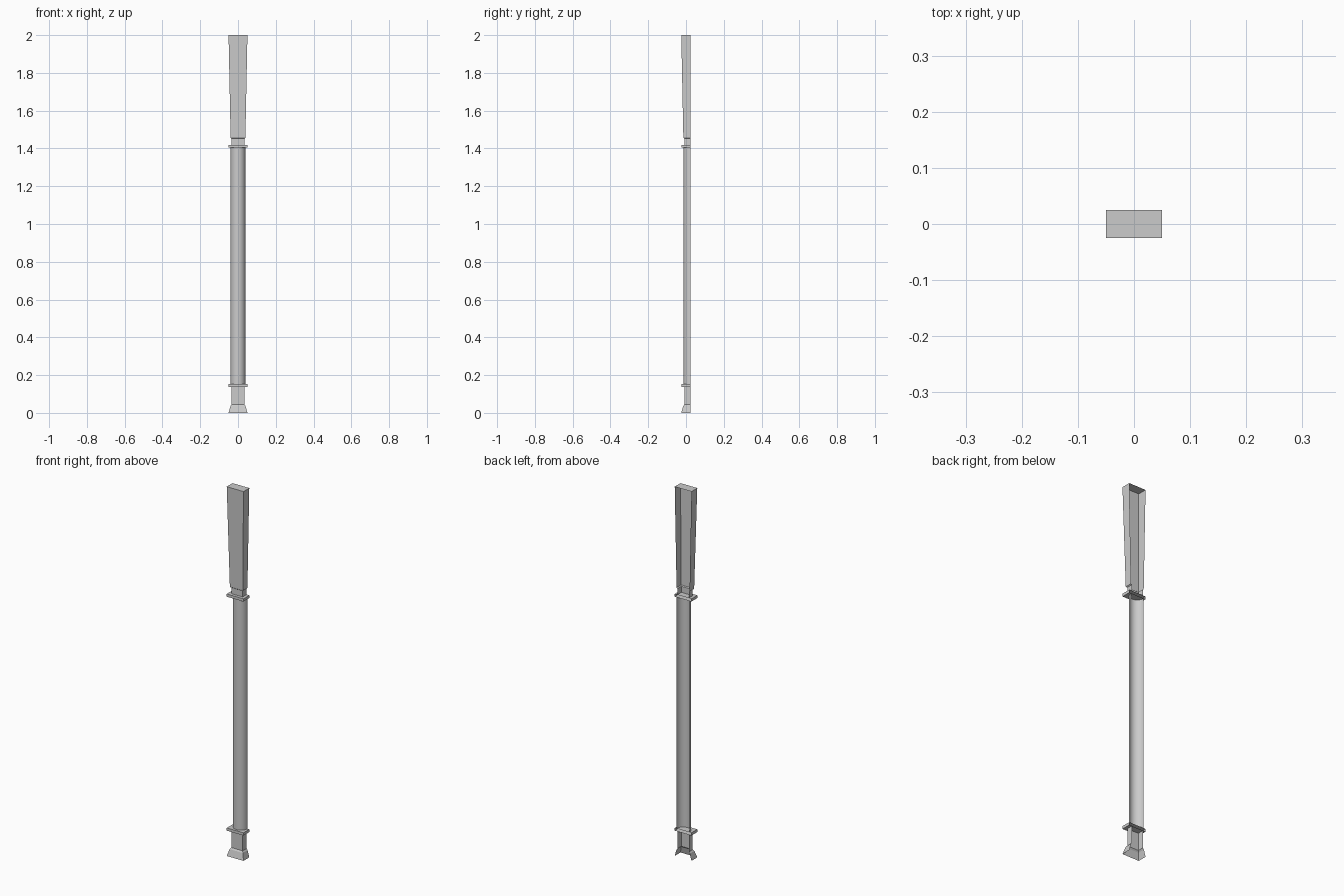
import bpy, bmesh, math

if "Cube" in bpy.data.objects:
    bpy.data.objects.remove(bpy.data.objects["Cube"])

BACK = 0.025  # open wall-side plane


def square(w):
    return [(-w, BACK), (-w, BACK - w), (w, BACK - w), (w, BACK)]


def half_round(r, n=20):
    return [(-r * math.cos(math.pi * i / n), BACK - r * math.sin(math.pi * i / n))
            for i in range(n + 1)]


def loft(name, sections, cap_bottom=False, cap_top=False, smooth=False):
    """Skin open-backed cross-sections: list of (outline, z)."""
    bm = bmesh.new()
    rows = [[bm.verts.new((x, y, z)) for x, y in outline] for outline, z in sections]
    for a, b in zip(rows, rows[1:]):
        for i in range(len(a) - 1):
            f = bm.faces.new((a[i], a[i + 1], b[i + 1], b[i]))
            f.smooth = smooth
    if cap_bottom:
        bm.faces.new(rows[0][::-1])
    if cap_top:
        bm.faces.new(rows[-1])
    mesh = bpy.data.meshes.new(name)
    bm.to_mesh(mesh)
    bm.free()
    ob = bpy.data.objects.new(name, mesh)
    bpy.context.collection.objects.link(ob)
    return ob


# Flared foot and the square block above it
loft("base", [(square(w), z) for w, z in
              [(0.05, 0), (0.04, 0.036), (0.034, 0.044), (0.034, 0.137)]])

# Thin square collars at both ends of the shaft
for name, z in (("lower_collar", 0.137), ("upper_collar", 1.404)):
    loft(name, [(square(0.05), z), (square(0.05), z + 0.015)], True, True)

# Half-round shaft
loft("shaft", [(half_round(0.039), 0.152), (half_round(0.039), 1.404)], smooth=True)

# Neck, small ledge and widening upper block
loft("capital", [(square(w), z) for w, z in
                 [(0.034, 1.419), (0.034, 1.452), (0.039, 1.456), (0.05, 2.0)]],
     cap_top=True)
